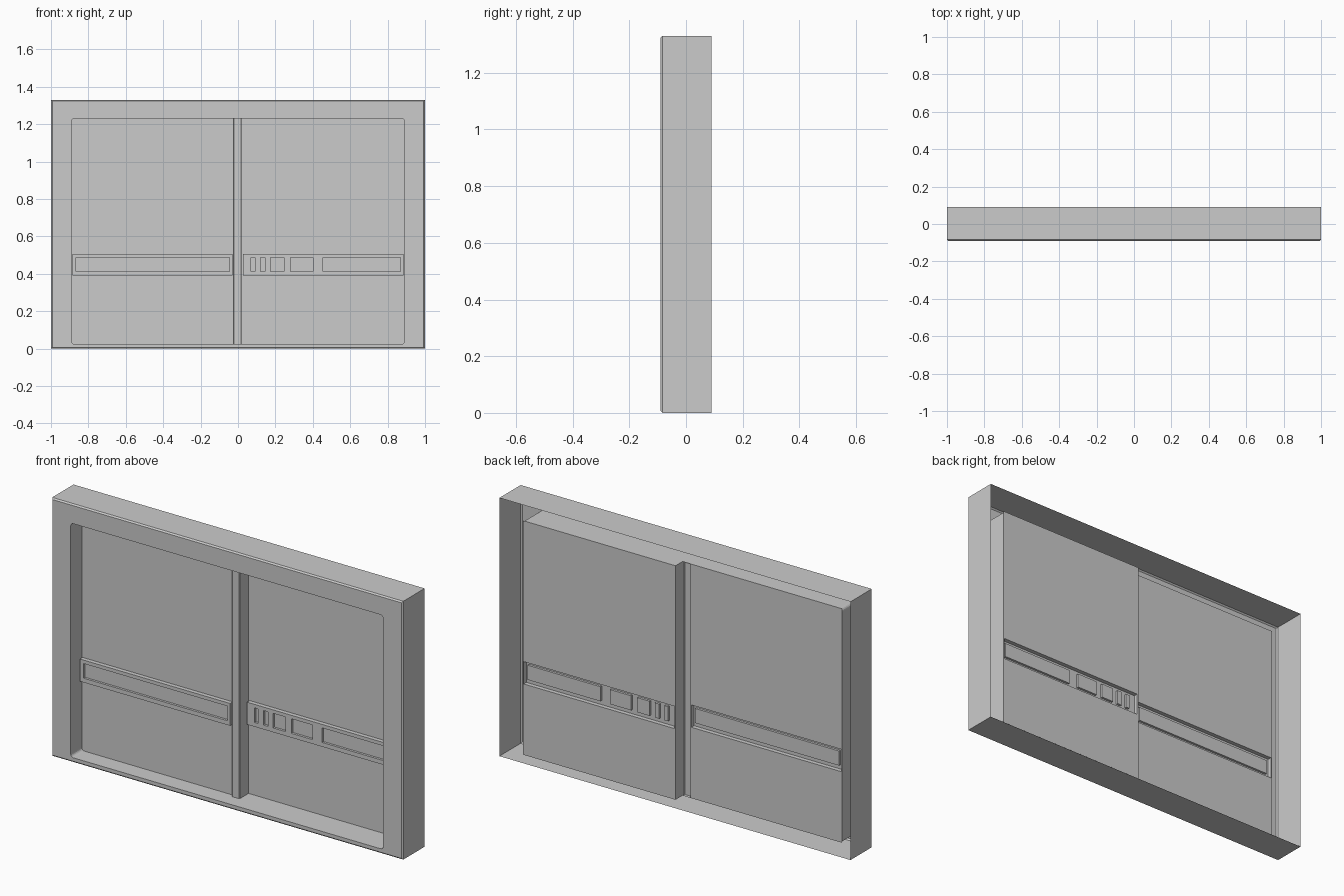
import bpy, bmesh
from math import cos, sin, pi

if "Cube" in bpy.data.objects:
    bpy.data.objects.remove(bpy.data.objects["Cube"])

HEIGHT, DEPTH = 1.33, 0.09
OPEN_X, OPEN_Z0, OPEN_Z1 = 0.89, 0.025, 1.23
LEFT_Y, RIGHT_Y = 0.0, 0.057          # depth of each sliding panel
STILE_X0, STILE_X1 = -0.025, 0.02


def make_object(name, bm):
    bmesh.ops.remove_doubles(bm, verts=bm.verts, dist=1e-5)
    mesh = bpy.data.meshes.new(name)
    bm.to_mesh(mesh)
    bm.free()
    ob = bpy.data.objects.new(name, mesh)
    bpy.context.collection.objects.link(ob)
    return ob


def loft(name, rows, closed):
    """Skin a list of equally long point rows."""
    bm = bmesh.new()
    rows = [[bm.verts.new(p) for p in row] for row in rows]
    n = len(rows[0])
    for a, b in zip(rows, rows[1:]):
        for i in range(n if closed else n - 1):
            j = (i + 1) % n
            bm.faces.new((a[i], a[j], b[j], b[i]))
    return make_object(name, bm)


def rounded_loop(hw, z0, z1, r, y, steps=5):
    """Rectangle seen from the front, counter-clockwise from lower left."""
    pts = []
    corners = [(-hw + r, z0 + r), (hw - r, z0 + r), (hw - r, z1 - r), (-hw + r, z1 - r)]
    for k, (cx, cz) in enumerate(corners):
        for s in range(steps):
            a = pi + (k + s / (steps - 1)) * pi / 2
            pts.append((cx + r * cos(a), y, cz + r * sin(a)))
    return pts


def relief_panel(name, x0, x1, y, band, windows, raise_by=0.022, sink=0.012):
    """Thin sheet with a raised horizontal band holding sunken windows."""
    bx0, bx1, bz0, bz1 = band
    wz0, wz1 = 0.412, 0.487
    xs = sorted({x0, x1, bx0, bx1, *[v for w in windows for v in w]})
    zs = [OPEN_Z0, bz0, wz0, wz1, bz1, OPEN_Z1]

    def depth(i, k):
        cx, cz = (xs[i] + xs[i + 1]) / 2, (zs[k] + zs[k + 1]) / 2
        d = y
        if bx0 < cx < bx1 and bz0 < cz < bz1:
            d -= raise_by
            if wz0 < cz < wz1 and any(a < cx < b for a, b in windows):
                d += sink
        return d

    bm = bmesh.new()

    def quad(*pts):
        bm.faces.new([bm.verts.new(p) for p in pts])

    for i in range(len(xs) - 1):
        for k in range(len(zs) - 1):
            d, a, b, lo, hi = depth(i, k), xs[i], xs[i + 1], zs[k], zs[k + 1]
            quad((a, d, lo), (b, d, lo), (b, d, hi), (a, d, hi))
            if i + 2 < len(xs) and depth(i + 1, k) != d:
                e = depth(i + 1, k)
                quad((b, d, lo), (b, e, lo), (b, e, hi), (b, d, hi))
            if k + 2 < len(zs) and depth(i, k + 1) != d:
                e = depth(i, k + 1)
                quad((a, d, hi), (b, d, hi), (b, e, hi), (a, e, hi))
    return make_object(name, bm)


# Outer frame: open-backed shell, chamfered front edge, rounded opening and jamb
c = 0.007
frame = [
    rounded_loop(1, 0, HEIGHT, 0, DEPTH),
    rounded_loop(1, 0, HEIGHT, 0, -DEPTH + c),
    rounded_loop(1 - c, c, HEIGHT - c, 0, -DEPTH),
    rounded_loop(OPEN_X, OPEN_Z0, OPEN_Z1, 0.015, -DEPTH),
    rounded_loop(OPEN_X, OPEN_Z0, OPEN_Z1, 0.015, LEFT_Y),
]
loft("outer_frame", frame, True)

# Deeper jamb around the right panel
right_arc = [p for p in frame[-1] if p[0] > 0]
path = [(STILE_X1, LEFT_Y, OPEN_Z0), *right_arc, (STILE_X1, LEFT_Y, OPEN_Z1)]
loft("right_jamb", [path, [(x, RIGHT_Y, z) for x, _, z in path]], False)

# Centre stile stepping from the front panel back to the rear panel
e = 0.004
profile = [(STILE_X0, LEFT_Y), (STILE_X0, -0.016 + e), (STILE_X0 + e, -0.016),
           (STILE_X1 - e, -0.016), (STILE_X1, -0.016 + e), (STILE_X1, RIGHT_Y)]
loft("centre_stile", [[(x, y, z) for x, y in profile] for z in (OPEN_Z0, OPEN_Z1)], False)

# Two sliding panels with their decorative bands
relief_panel("left_panel", -OPEN_X, STILE_X0, LEFT_Y,
             (-0.885, -0.03, 0.39, 0.505), [(-0.865, -0.045)])
relief_panel("right_panel", STILE_X1, OPEN_X, RIGHT_Y,
             (0.027, 0.885, 0.39, 0.505),
             [(0.07, 0.09), (0.12, 0.145), (0.175, 0.245), (0.28, 0.4), (0.455, 0.87)])
